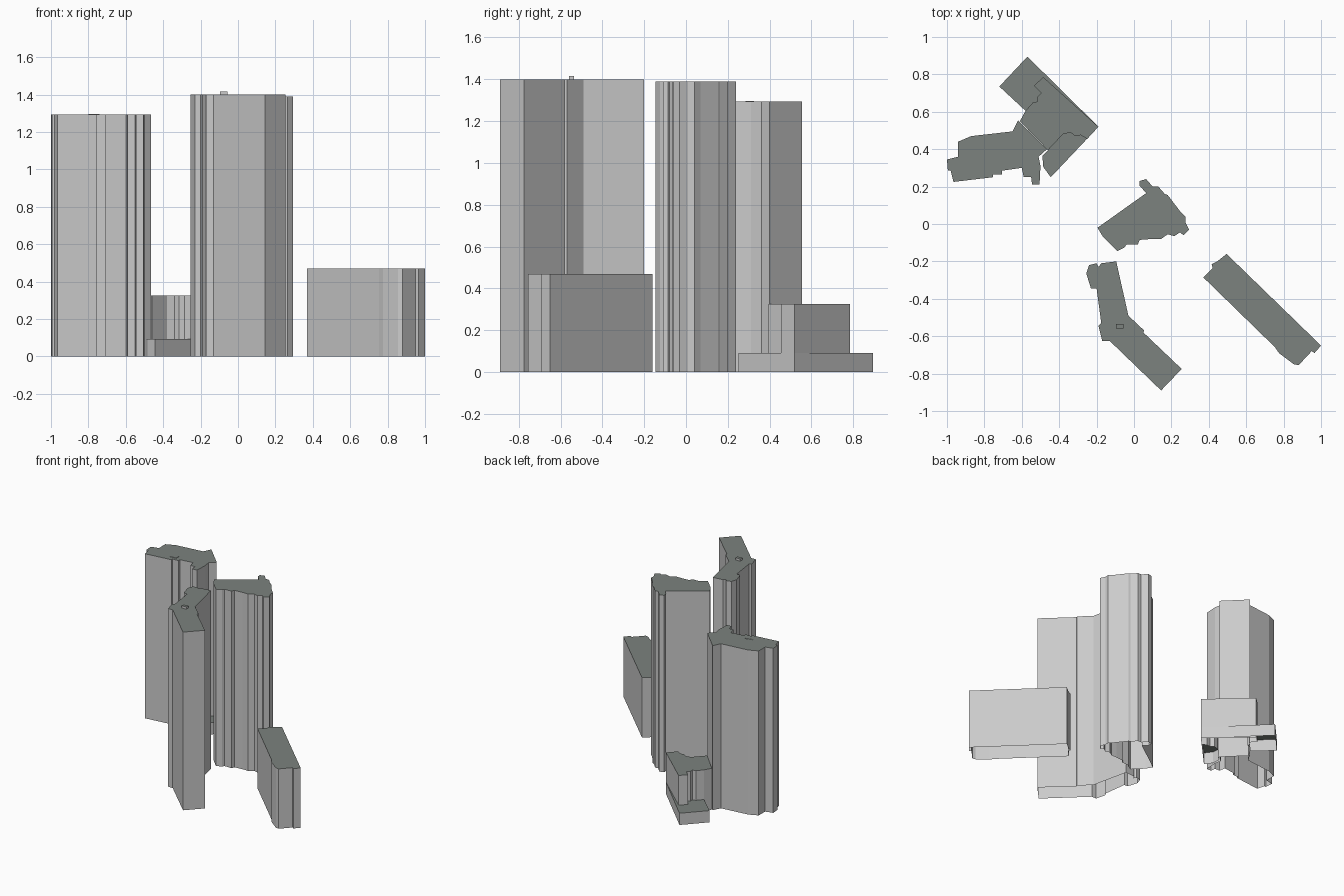
import bpy
import bmesh

default_cube = bpy.data.objects.get("Cube")
if default_cube:
    bpy.data.objects.remove(default_cube, do_unlink=True)


def make_material(name, colour):
    material = bpy.data.materials.new(name)
    material.use_nodes = True
    material.diffuse_color = colour
    shader = material.node_tree.nodes["Principled BSDF"]
    shader.inputs["Base Color"].default_value = colour
    return material


wall_material = make_material("pale grey wall", (0.6, 0.6, 0.6, 1))
roof_material = make_material("green grey roof", (0.2, 0.225, 0.21, 1))


def add_building(name, outline, top, bottom=0):
    """Raise a footprint into walls with a flat roof and an open underside."""
    mesh = bpy.data.meshes.new(name)
    mesh.materials.append(wall_material)
    mesh.materials.append(roof_material)
    bm = bmesh.new()
    lower = [bm.verts.new((x, y, bottom)) for x, y in outline]
    upper = [bm.verts.new((x, y, top)) for x, y in outline]
    for i in range(len(outline)):
        j = i - 1
        bm.faces.new((lower[j], lower[i], upper[i], upper[j]))
    roof = bm.faces.new(upper)
    roof.material_index = 1
    # Make every face point outwards, whichever way the outline runs
    roof.normal_update()
    if roof.normal.z < 0:
        bmesh.ops.reverse_faces(bm, faces=bm.faces[:])
    bm.to_mesh(mesh)
    bm.free()
    building = bpy.data.objects.new(name, mesh)
    bpy.context.collection.objects.link(building)
    return building


# Broad tower at the back right
west_tower = [
    (-1, .345), (-.94, .36), (-.94, .44), (-.87, .47), (-.65, .495),
    (-.62, .555), (-.465, .4), (-.51, .36), (-.5, .31), (-.505, .21),
    (-.545, .21), (-.55, .25), (-.59, .25), (-.6, .3), (-.705, .285),
    (-.705, .265), (-.755, .265), (-.755, .25), (-.965, .225), (-.98, .285),
    (-.995, .285)]
add_building("west_tower", west_tower, 1.293)
west_hatch = [(-.8, .31), (-.74, .325), (-.74, .29), (-.795, .285)]
add_building("west_roof_hatch", west_hatch, 1.296, 1.29)

# Wedge shaped tower in the middle
centre_tower = [
    (-.195, -.02), (.065, .165), (.03, .205), (.03, .23), (.065, .24),
    (.1, .2), (.13, .2), (.165, .16), (.18, .155), (.245, .07),
    (.275, .04), (.275, .01), (.295, -.03), (.265, -.06), (.245, -.045),
    (.215, -.065), (.18, -.055), (.145, -.08), (.095, -.08), (.03, -.085),
    (.02, -.11), (-.04, -.11), (-.05, -.125), (-.09, -.145), (-.14, -.095),
    (-.165, -.07)]
add_building("centre_tower", centre_tower, 1.39)

# Bent tower at the front with a small roof box
south_tower = [
    (-.255, -.265), (-.24, -.22), (-.2, -.21), (-.19, -.23), (-.175, -.21),
    (-.095, -.2), (-.03, -.49), (.055, -.57), (.05, -.58), (.255, -.775),
    (.145, -.89), (-.13, -.625), (-.17, -.625), (-.19, -.545),
    (-.175, -.53), (-.2, -.345), (-.23, -.345)]
add_building("south_tower", south_tower, 1.4)
roof_box = [(-.097, -.56), (-.057, -.56), (-.057, -.535), (-.097, -.535)]
add_building("south_roof_box", roof_box, 1.417, 1.4)

# Low long slab on the model's left
east_slab = [
    (.495, -.16), (1, -.65), (.965, -.69), (.95, -.68), (.88, -.755),
    (.855, -.75), (.775, -.69), (.755, -.66), (.37, -.285), (.42, -.235),
    (.415, -.215), (.445, -.2)]
add_building("east_slab", east_slab, .47)

# Low block at the back, hugged by two podium wings
back_block = [
    (-.485, .785), (-.19, .52), (-.25, .455), (-.285, .475), (-.315, .47),
    (-.34, .49), (-.38, .48), (-.46, .395), (-.61, .55), (-.58, .605),
    (-.54, .65), (-.515, .655), (-.515, .68), (-.495, .7), (-.535, .74)]
add_building("back_block", back_block, .325)

shared_corner = back_block[1]
north_wing = [(-.57, .895), shared_corner, back_block[0]]
north_wing += back_block[:8:-1] + [(-.72, .735)]
add_building("north_podium_wing", north_wing, .092)

south_wing = back_block[1:8] + [(-.49, .365), (-.485, .305), (-.445, .25)]
add_building("south_podium_wing", south_wing, .092)
